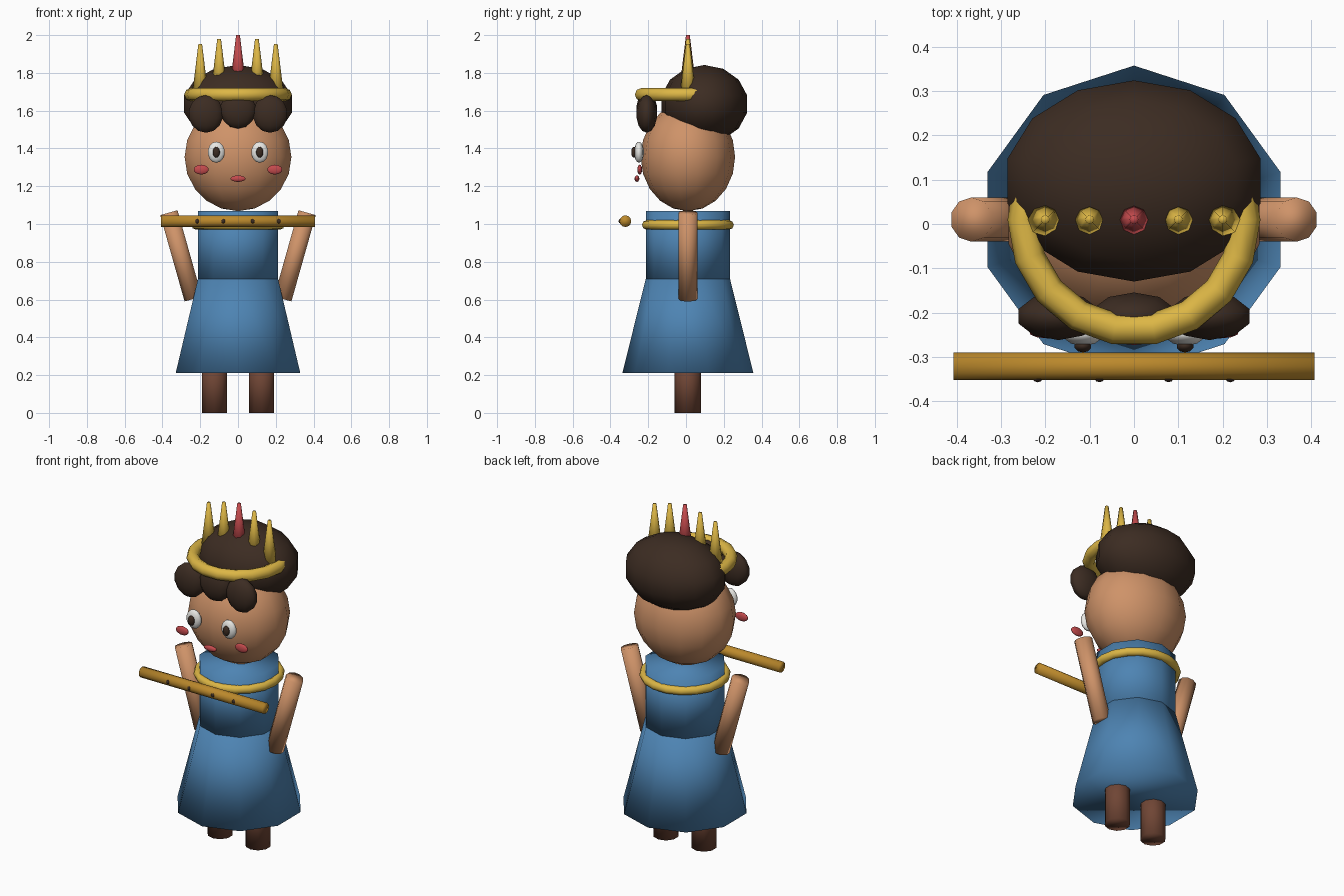
import bpy
import math
from mathutils import Vector

cube = bpy.data.objects.get("Cube")
if cube:
    bpy.data.objects.remove(cube, do_unlink=True)

CY = 0.01  # depth of the body axis


def material(name, rgb):
    mat = bpy.data.materials.new(name)
    mat.use_nodes = True
    mat.diffuse_color = (*rgb, 1)
    mat.node_tree.nodes["Principled BSDF"].inputs["Base Color"].default_value = (*rgb, 1)
    return mat


SKIN = material("skin", (0.62, 0.29, 0.14))
HAIR = material("dark brown", (0.045, 0.025, 0.016))
BLUE = material("dress blue", (0.075, 0.23, 0.45))
GOLD = material("gold", (0.72, 0.47, 0.06))
WOOD = material("flute wood", (0.5, 0.25, 0.025))
RED = material("rose red", (0.56, 0.07, 0.075))
BROWN = material("leg brown", (0.16, 0.06, 0.035))
WHITE = material("eye white", (0.85, 0.85, 0.82))


def finish(name, mat):
    obj = bpy.context.object
    obj.name = name
    obj.data.materials.append(mat)
    bpy.ops.object.shade_smooth()
    return obj


def ellipsoid(name, mat, centre, radii, segments=10, rings=7):
    bpy.ops.mesh.primitive_uv_sphere_add(segments=segments, ring_count=rings, radius=1, location=centre)
    bpy.context.object.scale = radii
    return finish(name, mat)


def rod(name, mat, start, end, r1, r2, sides=10):
    start, end = Vector(start), Vector(end)
    axis = end - start
    bpy.ops.mesh.primitive_cone_add(vertices=sides, radius1=r1, radius2=r2, depth=axis.length,
                                    location=(start + end) / 2)
    bpy.context.object.rotation_euler = Vector((0, 0, 1)).rotation_difference(axis).to_euler()
    return finish(name, mat)


def ring(name, mat, z, major, minor):
    bpy.ops.mesh.primitive_torus_add(major_segments=18, minor_segments=8, major_radius=major,
                                     minor_radius=minor, location=(0, CY, z))
    return finish(name, mat)


# Dress and necklace
rod("skirt", BLUE, (0, CY, 0.21), (0, CY, 0.71), 0.347, 0.223)
rod("bodice", BLUE, (0, CY, 0.705), (0, CY, 1.07), 0.223, 0.223)
ring("necklace", GOLD, 0.995, 0.222, 0.025)

# Head and hair
ellipsoid("head", SKIN, (0, CY, 1.355), (0.29, 0.25, 0.287), 14, 10)
ellipsoid("hair", HAIR, (0, 0.097, 1.635), (0.3, 0.2325, 0.207), 14, 7)
ellipsoid("middle_curl", HAIR, (0, -0.208, 1.605), (0.1, 0.055, 0.1))
ellipsoid("mouth", RED, (0, -0.26, 1.24), (0.042, 0.013, 0.017))

# Paired parts, right then left
for side, s in (("right", -1), ("left", 1)):
    rod(side + "_leg", BROWN, (s * 0.125, CY, 0), (s * 0.125, CY, 0.3), 0.07, 0.07)
    rod(side + "_arm", SKIN, (s * 0.237, CY, 0.603), (s * 0.366, CY, 1.06), 0.05, 0.05)
    ellipsoid(side + "_curl", HAIR, (s * 0.17, -0.208, 1.583), (0.097, 0.055, 0.1))
    ellipsoid(side + "_eye", WHITE, (s * 0.115, -0.249, 1.38), (0.047, 0.026, 0.056))
    ellipsoid(side + "_pupil", HAIR, (s * 0.115, -0.275, 1.38), (0.02, 0.015, 0.029))
    ellipsoid(side + "_cheek", RED, (s * 0.195, -0.245, 1.288), (0.042, 0.013, 0.026))

# Tiara band and its five spikes, the middle one red
ring("tiara_band", GOLD, 1.685, 0.25, 0.035)
for i in range(-2, 3):
    tip = (2.0, 1.98, 1.952)[abs(i)]
    rod(f"tiara_spike_{i + 3}", GOLD if i else RED, (i * 0.1, CY, tip - 0.27), (i * 0.1, CY, tip),
        0.043, 0.01, 8)

# Flute held in front, with finger holes
rod("flute", WOOD, (-0.407, -0.321, 1.015), (0.407, -0.321, 1.015), 0.031, 0.031, 12)
for i, x in enumerate((-0.217, -0.078, 0.078, 0.217)):
    ellipsoid(f"flute_hole_{i + 1}", HAIR, (x, -0.344, 1.015), (0.013, 0.013, 0.013))
